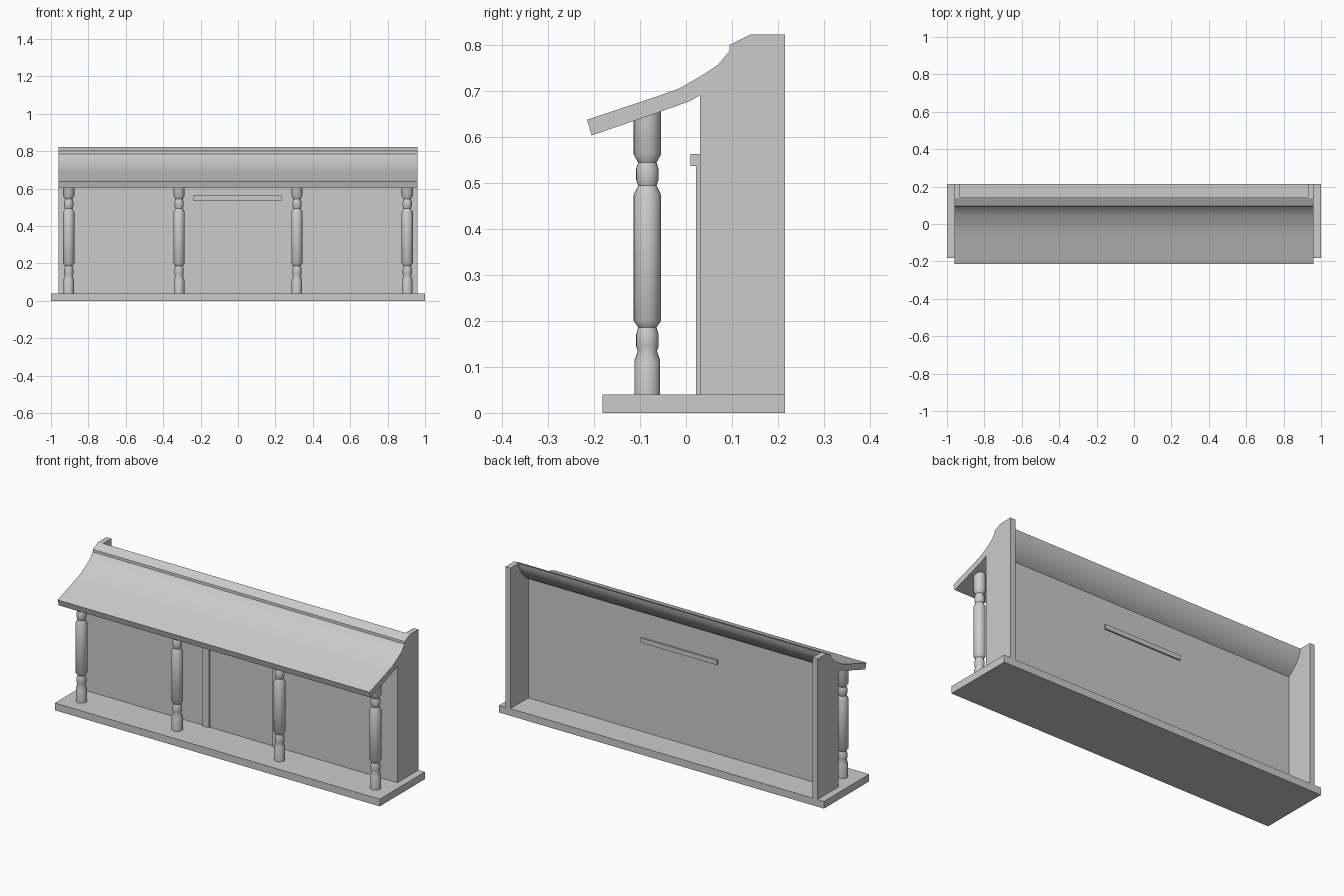
import bpy
import math

if "Cube" in bpy.data.objects:
    bpy.data.objects.remove(bpy.data.objects["Cube"])


def make_mesh(name, verts, faces):
    mesh = bpy.data.meshes.new(name)
    mesh.from_pydata(verts, [], faces)
    mesh.validate()
    obj = bpy.data.objects.new(name, mesh)
    bpy.context.collection.objects.link(obj)
    return obj


def smooth(obj, degrees):
    bpy.ops.object.select_all(action='DESELECT')
    obj.select_set(True)
    bpy.context.view_layer.objects.active = obj
    bpy.ops.object.shade_smooth_by_angle(angle=math.radians(degrees))


def extrude_x(name, profile, x0, x1):
    """Extrude a counter-clockwise (y, z) profile along x."""
    n = len(profile)
    verts = [(x, y, z) for x in (x0, x1) for y, z in profile]
    faces = [tuple(reversed(range(n))), tuple(range(n, 2 * n))]
    faces += [(i, (i + 1) % n, n + (i + 1) % n, n + i) for i in range(n)]
    return make_mesh(name, verts, faces)


def box(name, x0, x1, y0, y1, z0, z1):
    return extrude_x(name, [(y0, z0), (y1, z0), (y1, z1), (y0, z1)], x0, x1)


def lathe(name, profile, x, y, sides=20):
    """Revolve an (r, z) profile around a vertical axis."""
    verts = [(x + r * math.cos(2 * math.pi * k / sides),
              y + r * math.sin(2 * math.pi * k / sides), z)
             for r, z in profile for k in range(sides)]
    faces = [tuple(reversed(range(sides))),
             tuple(range(len(verts) - sides, len(verts)))]
    for i in range(len(profile) - 1):
        for k in range(sides):
            a, b = i * sides + k, i * sides + (k + 1) % sides
            faces.append((a, b, b + sides, a + sides))
    return make_mesh(name, verts, faces)


# Base slab
box("base", -1, 1, -0.182, 0.215, 0, 0.04)

# Sweeping roof: underside (front to back), then upper surface (back to front)
under_front = [(-0.205, 0.603), (-0.1, 0.639), (0.01, 0.678), (0.03, 0.69)]
under_back = [(0.057, 0.703), (0.085, 0.723), (0.11, 0.748), (0.13, 0.778),
              (0.14, 0.80), (0.144, 0.822)]
upper = [(0.14, 0.822), (0.095, 0.80), (0.094, 0.786), (0.07, 0.757),
         (0.045, 0.74), (0.015, 0.722), (-0.015, 0.705), (-0.065, 0.687),
         (-0.215, 0.637)]
roof = extrude_x("roof", under_front + under_back + upper, -0.96, 0.96)
smooth(roof, 25)

# End walls, fitted under the roof curve
end_profile = ([(0.03, 0.04), (0.215, 0.04), (0.215, 0.822)]
               + under_back[::-1] + [(0.03, 0.69)])
for side, x0, x1 in (("left", -0.96, -0.93), ("right", 0.93, 0.96)):
    extrude_x(side + "_end_wall", end_profile, x0, x1)

# Front wall, behind the porch
extrude_x("front_wall", [(0.03, 0.04), (0.057, 0.04), (0.057, 0.703), (0.03, 0.69)],
          -0.93, 0.93)

# Door trim: two thin jambs and a lintel that passes through the wall
for side, x in (("left", -0.214), ("right", 0.214)):
    box(side + "_door_jamb", x - 0.02, x + 0.02, 0.022, 0.035, 0.04, 0.537)
box("door_lintel", -0.238, 0.234, 0.01, 0.066, 0.537, 0.563)

# Turned porch columns
column = [(0.028, 0.04), (0.028, 0.114), (0.021, 0.134), (0.0245, 0.145),
          (0.0245, 0.17), (0.020, 0.186), (0.030, 0.2), (0.030, 0.474),
          (0.020, 0.494), (0.0245, 0.507), (0.0245, 0.53), (0.020, 0.544),
          (0.030, 0.562), (0.030, 0.657)]
for i, x in enumerate((-0.905, -0.315, 0.315, 0.905)):
    smooth(lathe(f"porch_column_{i + 1}", column, x, -0.084), 45)
